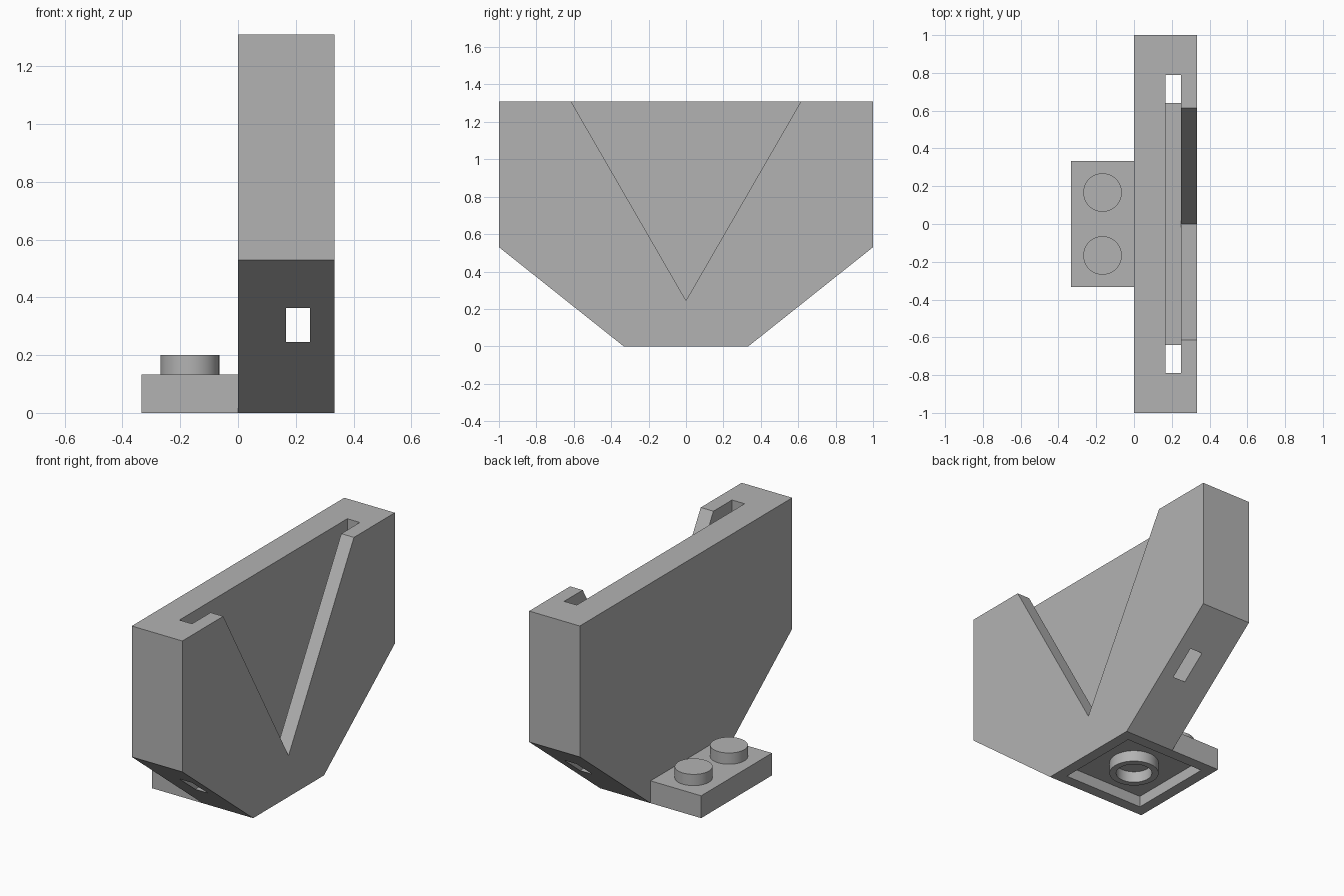
import bpy, bmesh, math
from mathutils import Vector

if "Cube" in bpy.data.objects:
    bpy.data.objects.remove(bpy.data.objects["Cube"], do_unlink=True)

GREY = (0.45, 0.45, 0.45, 1)
grey = bpy.data.materials.new("light grey plastic")
grey.use_nodes = True
grey.diffuse_color = GREY
grey.node_tree.nodes["Principled BSDF"].inputs["Base Color"].default_value = GREY


def finish(bm, name):
    bmesh.ops.recalc_face_normals(bm, faces=bm.faces)
    mesh = bpy.data.meshes.new(name)
    bm.to_mesh(mesh)
    bm.free()
    mesh.materials.append(grey)
    obj = bpy.data.objects.new(name, mesh)
    bpy.context.collection.objects.link(obj)
    return obj


def prism(name, outline, x0, x1):
    """Extrude a (y, z) outline along x."""
    bm = bmesh.new()
    face = bm.faces.new([bm.verts.new((x0, y, z)) for y, z in outline])
    out = bmesh.ops.extrude_face_region(bm, geom=[face])
    moved = [v for v in out["geom"] if isinstance(v, bmesh.types.BMVert)]
    bmesh.ops.translate(bm, verts=moved, vec=(x1 - x0, 0, 0))
    return finish(bm, name)


def block(name, x0, x1, half_y, z0, z1):
    return prism(name, [(-half_y, z0), (half_y, z0), (half_y, z1), (-half_y, z1)], x0, x1)


def lathe(name, profile, x, y):
    """Spin an (r, z) profile about a vertical axis at x, y."""
    bm = bmesh.new()
    verts = [bm.verts.new((x + r, y, z)) for r, z in profile]
    edges = [bm.edges.new(pair) for pair in zip(verts, verts[1:])]
    bmesh.ops.spin(bm, geom=verts + edges, cent=(x, y, 0), axis=(0, 0, 1),
                   angle=math.tau, steps=48)
    bmesh.ops.remove_doubles(bm, verts=bm.verts, dist=1e-4)
    obj = finish(bm, name)
    bpy.ops.object.select_all(action="DESELECT")
    obj.select_set(True)
    bpy.context.view_layer.objects.active = obj
    bpy.ops.object.shade_smooth_by_angle(angle=math.radians(40))
    return obj


def carve(obj, cutters):
    for cutter in cutters:
        mod = obj.modifiers.new(cutter.name, "BOOLEAN")
        mod.operation = "DIFFERENCE"
        mod.solver = "EXACT"
        mod.object = cutter
    bpy.context.view_layer.update()
    evaluated = obj.evaluated_get(bpy.context.evaluated_depsgraph_get())
    carved = bpy.data.meshes.new_from_object(evaluated)
    obj.modifiers.clear()
    obj.data = carved


STUD = 1 / 3          # spacing of the studs
PLATE = 0.133         # plate thickness
RECESS = 0.067        # depth of the hollow underside
TOP = 1.31
FLOOR = 0.245         # bottom of the slot and tip of the notch

# Upright panel with sloping lower ends, and the foot plate beside it
half = [(STUD, 0), (1, 0.53), (1, TOP)]
panel = prism("upright_panel", half + [(-y, z) for y, z in reversed(half)], 0, STUD)
foot = block("foot_plate", -STUD, 0, STUD, 0, PLATE)

# Cutters: slot running through to the slopes, V notch, hollow underside
slot = block("slot_cutter", 0.167, 0.25, 0.79, FLOOR, TOP + 0.1)
rise = TOP + 0.1 - FLOOR
spread = 0.615 * rise / (TOP - FLOOR)
notch = prism("notch_cutter", [(0, FLOOR), (spread, FLOOR + rise), (-spread, FLOOR + rise)],
              0.22, 0.4)
hollow = block("hollow_cutter", 0.067 - STUD, STUD - 0.067, STUD - 0.067, -0.1, RECESS)

carve(panel, [slot, notch, hollow])
carve(foot, [hollow])
for cutter in (slot, notch, hollow):
    bpy.data.objects.remove(cutter, do_unlink=True)

# Studs on the foot plate
for side, label in ((-1, "front"), (1, "back")):
    lathe(label + "_stud", [(0.102, PLATE), (0.102, 0.2), (0, 0.2)],
          -STUD / 2, side * STUD / 2)

# Tube in the hollow underside
lathe("underside_tube", [(0.137, RECESS), (0.137, 0), (0.1, 0), (0.1, RECESS)], 0, 0)
